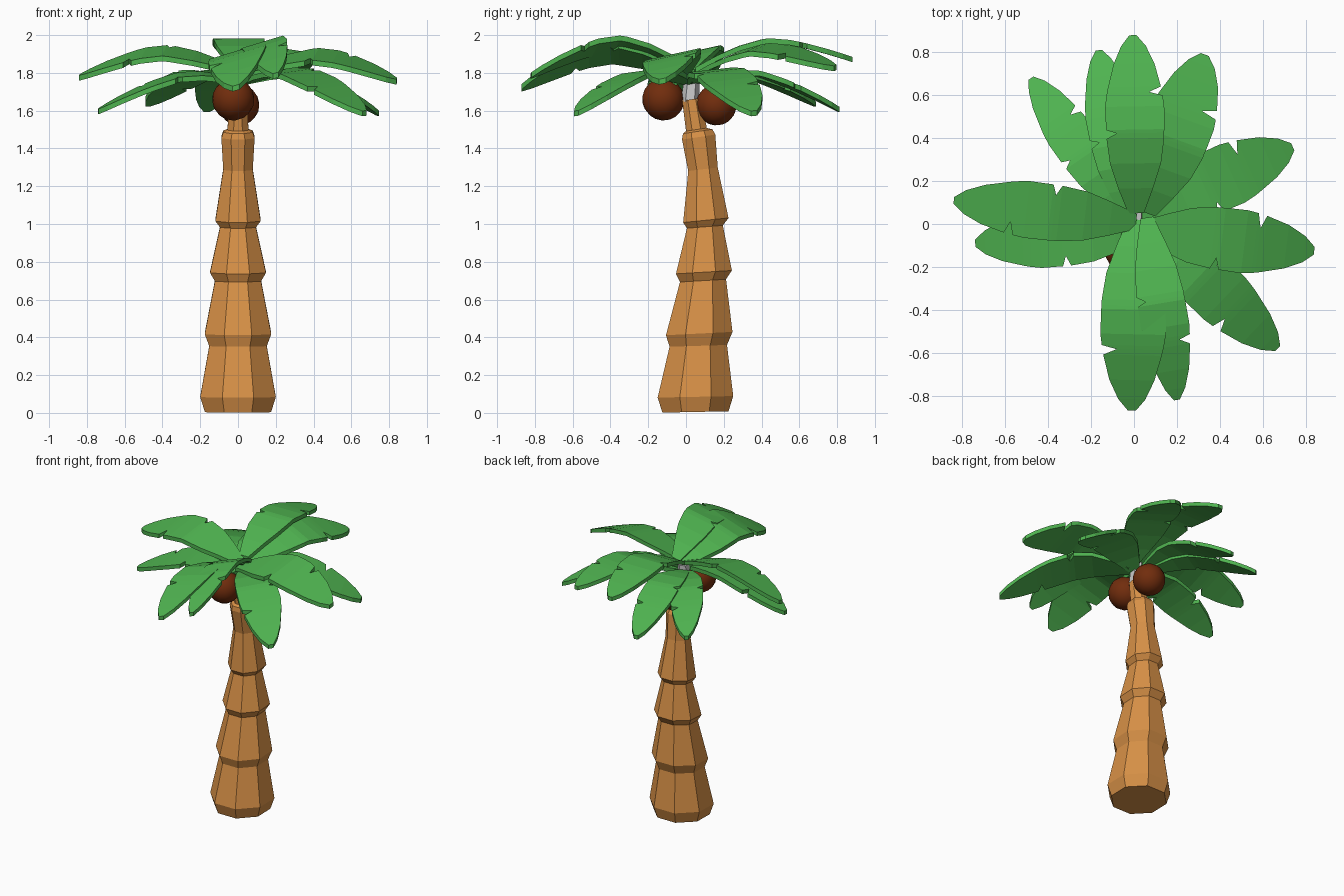
import bpy, math
from mathutils import Vector

if "Cube" in bpy.data.objects:
    bpy.data.objects.remove(bpy.data.objects["Cube"])


def mat(name, rgb):
    m = bpy.data.materials.new(name)
    m.diffuse_color = (*rgb, 1)
    m.use_nodes = True
    m.node_tree.nodes["Principled BSDF"].inputs["Base Color"].default_value = m.diffuse_color
    return m


BARK = mat("bark brown", (0.68, 0.28, 0.062))
GREEN = mat("leaf green", (0.078, 0.45, 0.08))
NUT = mat("coconut brown", (0.165, 0.026, 0.004))
GREY = mat("pale grey", (0.6, 0.6, 0.6))


def add_mesh(name, verts, faces, material):
    me = bpy.data.meshes.new(name)
    me.from_pydata(verts, [], faces)
    me.materials.append(material)
    ob = bpy.data.objects.new(name, me)
    bpy.context.collection.objects.link(ob)
    return ob


def loft(name, rings, n, material):
    """Stacked n-sided rings: (z, y centre, half width, slope along y)."""
    verts, faces = [], []
    for z, yc, hw, slope in rings:
        r = hw / math.cos(math.pi / n)
        for i in range(n):
            a = 2 * math.pi * (i + 0.5) / n
            dy = r * math.sin(a)
            verts.append((r * math.cos(a), yc + dy, z + slope * dy))
    for k in range(len(rings) - 1):
        for i in range(n):
            j = (i + 1) % n
            faces.append((k * n + i, k * n + j, (k + 1) * n + j, (k + 1) * n + i))
    faces.append(tuple(reversed(range(n))))
    top = (len(rings) - 1) * n
    faces.append(tuple(range(top, top + n)))
    return add_mesh(name, verts, faces, material)


# Segmented leaning trunk with flared collars
loft("trunk", [
    (0.005, 0.05, 0.175, 0.02), (0.085, 0.05, 0.20, 0.02),
    (0.355, 0.065, 0.152, 0.03), (0.42, 0.07, 0.176, 0.05),
    (0.70, 0.09, 0.122, 0.06), (0.745, 0.095, 0.148, 0.06),
    (0.985, 0.10, 0.095, 0.08), (1.02, 0.105, 0.12, 0.1),
    (1.29, 0.09, 0.078, 0.12), (1.46, 0.067, 0.088, 0.15),
    (1.49, 0.062, 0.078, 0.15), (1.50, 0.055, 0.055, 0.15),
    (1.66, 0.03, 0.05, 0.15)], 8, BARK)
# Pale core at the crown
loft("crown_core", [(1.65, 0.02, 0.042, 0.1), (1.80, 0.035, 0.035, 0.1)], 6, GREY)

# Coconuts
for name, loc, r in (("coconut_front", (-0.025, -0.12, 1.66), 0.112),
                     ("coconut_back", (0.005, 0.16, 1.63), 0.108)):
    bpy.ops.mesh.primitive_uv_sphere_add(segments=16, ring_count=10, radius=r, location=loc,
                                         rotation=(0.5, 0.3, 0))
    ob = bpy.context.object
    ob.name = name
    ob.data.materials.append(NUT)
    bpy.ops.object.shade_smooth_by_angle(angle=math.radians(40))

# Leaf outline: distance along, left width, right width (dips are torn notches)
OUTLINE = [(0, .26, .26), (.14, .58, .58), (.28, .86, .84), (.42, .98, .94),
           (.45, .98, .60), (.47, .99, .95), (.60, 1.0, .97), (.66, .95, .92),
           (.68, .50, .90), (.71, .90, .86), (.84, .70, .66), (.94, .42, .40), (1, .12, .12)]


def leaf(name, base, tip, hw, heights, roll, top=0.5, flip=False, thick=0.028):
    b, t = Vector(base), Vector(tip)
    d = (t - b).normalized()
    left = Vector((-d.y, d.x))
    z0, zp, z1 = heights
    verts, faces = [], []
    for s, wl, wr in OUTLINE:
        if flip:
            wl, wr = wr, wl
        if s < top:
            z = z0 + (zp - z0) * (1 - (1 - s / top) ** 1.6)
        else:
            z = zp - (zp - z1) * ((s - top) / (1 - top)) ** 1.4
        c = b.lerp(t, s)
        for w in (wl * hw, 0, -wr * hw):
            p = c + left * w
            zz = z + roll * w
            verts += [(p.x, p.y, zz), (p.x, p.y, zz - thick)]
    n = len(OUTLINE)
    for k in range(n - 1):
        a, e = k * 6, k * 6 + 6
        for o in (0, 2):
            faces.append((a + o, a + o + 2, e + o + 2, e + o))
            faces.append((a + o + 1, e + o + 1, e + o + 3, a + o + 3))
        faces.append((a, e, e + 1, a + 1))
        faces.append((a + 4, a + 5, e + 5, e + 4))
    e = (n - 1) * 6
    faces.append((0, 1, 3, 5, 4, 2))
    faces.append((e, e + 2, e + 4, e + 5, e + 3, e + 1))
    return add_mesh(name, verts, faces, GREEN)


# Upper, arching leaves
leaf("leaf_back", (0.01, 0.05), (-0.005, 0.88), 0.14, (1.83, 1.985, 1.885), 0.0, flip=True)
leaf("leaf_back_right", (0.06, 0.05), (0.33, 0.79), 0.16, (1.80, 1.94, 1.84), 0.15, flip=True)
leaf("leaf_right", (0.03, -0.025), (0.84, -0.125), 0.15, (1.80, 1.90, 1.77), 0.22)
leaf("leaf_front_high", (0.06, 0.03), (0.2, -0.82), 0.115, (1.82, 1.965, 1.80), 0.3)
leaf("leaf_front", (0.01, 0.02), (-0.01, -0.87), 0.155, (1.80, 1.92, 1.735), 0.3, flip=True)
leaf("leaf_left", (0.01, 0.01), (-0.84, 0.11), 0.135, (1.81, 1.92, 1.79), -0.22)

# Lower, drooping leaves
leaf("leaf_back_low", (-0.03, 0.05), (-0.165, 0.81), 0.12, (1.77, 1.82, 1.62), 0.0, 0.35, True)
leaf("leaf_back_left", (-0.05, 0.05), (-0.48, 0.68), 0.11, (1.77, 1.81, 1.65), 0.1, 0.35, True)
leaf("leaf_left_low", (0.02, -0.05), (-0.74, -0.09), 0.135, (1.765, 1.80, 1.61), -0.1, 0.35, True)
leaf("leaf_front_right", (0.05, 0.01), (0.67, -0.58), 0.14, (1.77, 1.82, 1.60), 0.1, 0.35, True)
leaf("leaf_right_back", (0.03, 0.04), (0.74, 0.36), 0.15, (1.77, 1.82, 1.60), 0.1, 0.35)
